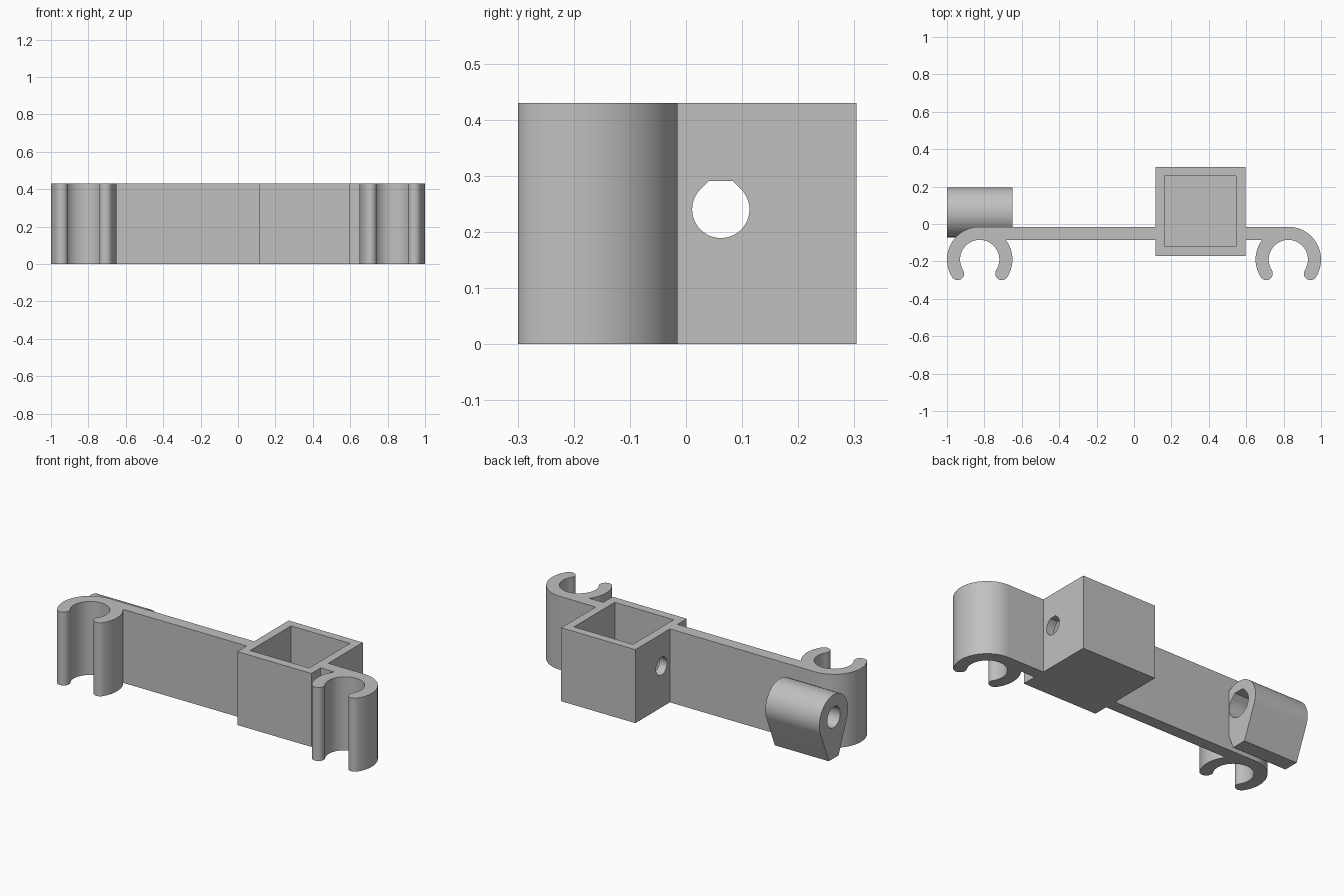
import bpy, bmesh, math
from mathutils import Vector

if "Cube" in bpy.data.objects:
    bpy.data.objects.remove(bpy.data.objects["Cube"])

H = 0.43                      # bracket height
HOLE_Y, HOLE_Z = 0.062, 0.24  # axis shared by the boss and the box holes

grey = bpy.data.materials.new("light grey plastic")
grey.diffuse_color = (0.53, 0.53, 0.53, 1)
grey.use_nodes = True
grey.node_tree.nodes["Principled BSDF"].inputs["Base Color"].default_value = grey.diffuse_color


def arc(cx, cy, r, a0, a1, n):
    """Points on an arc, angles in degrees."""
    return [(cx + r * math.cos(math.radians(a0 + (a1 - a0) * i / n)),
             cy + r * math.sin(math.radians(a0 + (a1 - a0) * i / n))) for i in range(n + 1)]


def prism(name, pts, lo, hi, axis="Z"):
    """Extrude a profile: (x, y) along Z or (y, z) along X."""
    place = (lambda p, t: (p[0], p[1], t)) if axis == "Z" else (lambda p, t: (t, p[0], p[1]))
    bm = bmesh.new()
    face = bm.faces.new([bm.verts.new(place(p, lo)) for p in pts])
    ext = bmesh.ops.extrude_face_region(bm, geom=[face])
    verts = [v for v in ext["geom"] if isinstance(v, bmesh.types.BMVert)]
    offset = Vector((0, 0, hi - lo)) if axis == "Z" else Vector((hi - lo, 0, 0))
    bmesh.ops.translate(bm, verts=verts, vec=offset)
    bmesh.ops.remove_doubles(bm, verts=bm.verts, dist=1e-5)
    bmesh.ops.recalc_face_normals(bm, faces=bm.faces)
    mesh = bpy.data.meshes.new(name)
    bm.to_mesh(mesh)
    bm.free()
    mesh.materials.append(grey)
    ob = bpy.data.objects.new(name, mesh)
    bpy.context.collection.objects.link(ob)
    return ob


def activate(ob):
    bpy.ops.object.select_all(action="DESELECT")
    ob.select_set(True)
    bpy.context.view_layer.objects.active = ob


def cut(ob, cutter):
    mod = ob.modifiers.new("cut", "BOOLEAN")
    mod.operation, mod.solver, mod.object = "DIFFERENCE", "EXACT", cutter
    activate(ob)
    bpy.ops.object.modifier_apply(modifier=mod.name)
    bpy.data.objects.remove(cutter)


def smooth(ob):
    activate(ob)
    bpy.ops.object.shade_smooth_by_angle(angle=math.radians(30))


def rect(x0, x1, y0, y1):
    return [(x0, y0), (x1, y0), (x1, y1), (x0, y1)]


def teardrop(r):
    """Round hole with a flat-topped peak, printable on its side."""
    k = r * math.tan(math.radians(22.5))
    return (arc(HOLE_Y, HOLE_Z, r, 135, 405, 48)
            + [(HOLE_Y + k, HOLE_Z + r), (HOLE_Y - k, HOLE_Z + r)])


# Arms: flat plate ending in an open snap clip with rounded tips
def arm(name, side, x_start):
    cx, cy, ro, ri = 0.825, -0.19, 0.175, 0.105
    rm, rt, tip = (ro + ri) / 2, (ro - ri) / 2, -32.4
    a, b = math.radians(tip), math.radians(180 - tip)
    join = 180 - math.degrees(math.asin(ri / ro))
    pts = [(x_start, cy + ro)]
    pts += arc(cx, cy, ro, 90, tip, 32)
    pts += arc(cx + rm * math.cos(a), cy + rm * math.sin(a), rt, tip, tip - 180, 14)[1:]
    pts += arc(cx, cy, ri, tip, 180 - tip, 48)[1:]
    pts += arc(cx + rm * math.cos(b), cy + rm * math.sin(b), rt, -tip, -tip - 180, 14)[1:]
    pts += arc(cx, cy, ro, 180 - tip, join, 20)[1:]
    pts += [(x_start, cy + ri)]
    smooth(prism(name, [(side * x, y) for x, y in pts], 0, H))


arm("right_clip_arm", 1, 0.59)
arm("left_clip_arm", -1, -0.12)

# Square socket, open at the top, with a cross hole through both side walls
socket = prism("square_socket", rect(0.115, 0.595, -0.171, 0.304), 0, H)
cut(socket, prism("cavity", rect(0.164, 0.546, -0.121, 0.256), 0.05, H + 0.1))
cut(socket, prism("cross_hole", teardrop(0.051), 0.05, 0.65, "X"))
smooth(socket)

# Boss behind the left clip: round top tapering to a narrow foot
R, foot = 0.133, 0.045
tangent = math.degrees(math.atan2(-HOLE_Z, foot) + math.acos(R / math.hypot(foot, HOLE_Z)))
profile = arc(HOLE_Y, HOLE_Z, R, tangent, 180 - tangent, 48)
profile += [(HOLE_Y - foot, 0), (HOLE_Y + foot, 0)]
boss = prism("screw_boss", profile, -1.0, -0.65, "X")
cut(boss, prism("screw_hole", teardrop(0.06), -1.1, -0.8, "X"))
cut(boss, prism("wide_hole", teardrop(0.076), -0.825, -0.55, "X"))
smooth(boss)
